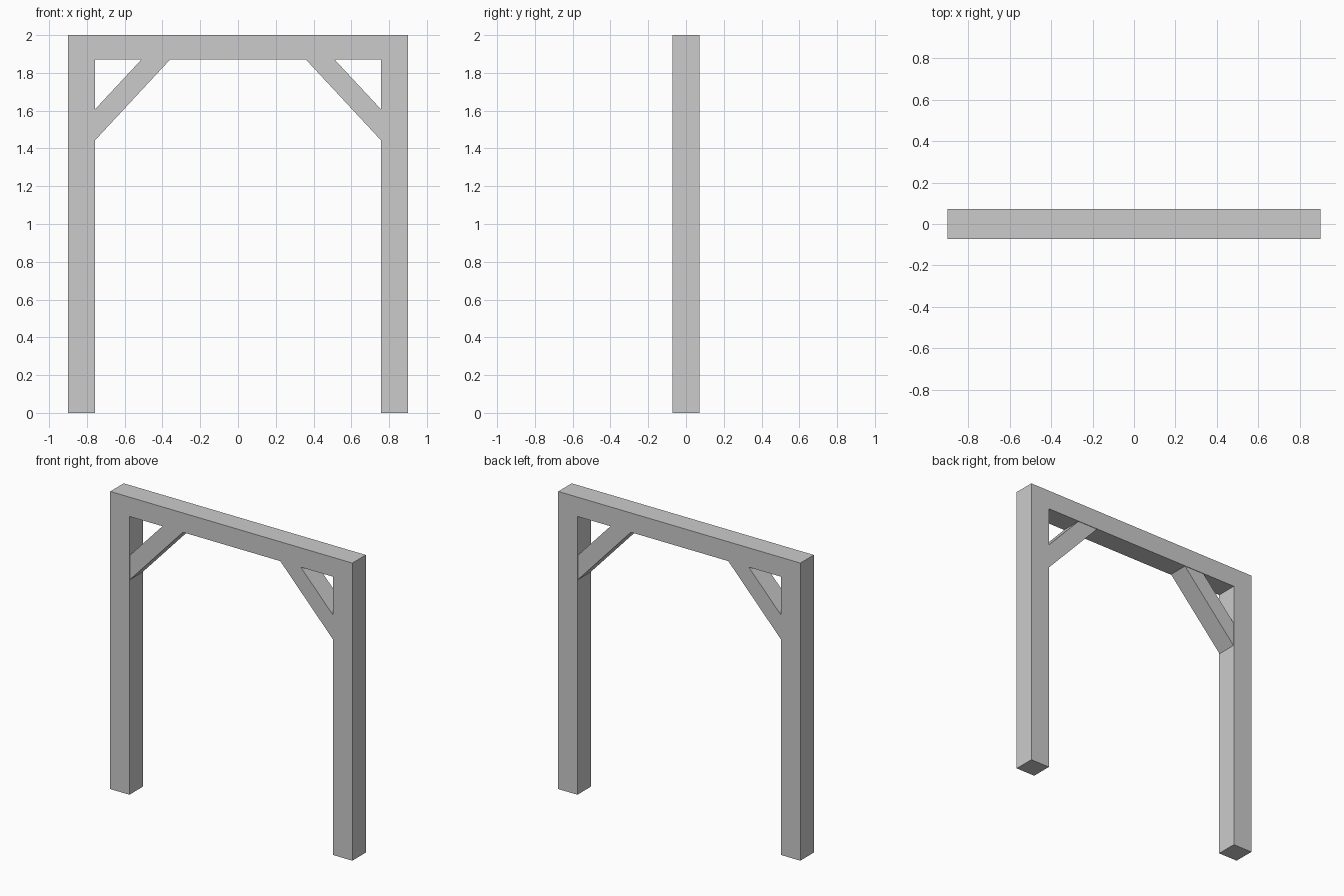
import bpy
import bmesh

if "Cube" in bpy.data.objects:
    bpy.data.objects.remove(bpy.data.objects["Cube"])

HALF_W, HEIGHT = 0.9, 2.0
INNER_X, BEAM_Z = 0.757, 1.87


def extrude_profile(name, points, half_depth):
    """Solid made from an x-z outline, centred on y = 0."""
    bm = bmesh.new()
    face = bm.faces.new([bm.verts.new((x, -half_depth, z)) for x, z in points])
    result = bmesh.ops.extrude_face_region(bm, geom=[face])
    verts = [v for v in result["geom"] if isinstance(v, bmesh.types.BMVert)]
    bmesh.ops.translate(bm, verts=verts, vec=(0, 2 * half_depth, 0))
    bmesh.ops.recalc_face_normals(bm, faces=bm.faces)
    mesh = bpy.data.meshes.new(name)
    bm.to_mesh(mesh)
    bm.free()
    obj = bpy.data.objects.new(name, mesh)
    bpy.context.collection.objects.link(obj)
    return obj


# Two posts and the top beam as one continuous frame
right_half = [(INNER_X, BEAM_Z), (INNER_X, 0), (HALF_W, 0), (HALF_W, HEIGHT)]
left_half = [(-x, z) for x, z in reversed(right_half)]
extrude_profile("post_and_beam_frame", right_half + left_half, 0.0715)

# Diagonal corner braces, slightly thinner than the frame
brace = [(INNER_X, 1.443), (INNER_X, 1.607), (0.512, BEAM_Z), (0.36, BEAM_Z)]
for side, sign in (("left", -1), ("right", 1)):
    extrude_profile(f"{side}_brace", [(sign * x, z) for x, z in brace], 0.068)
